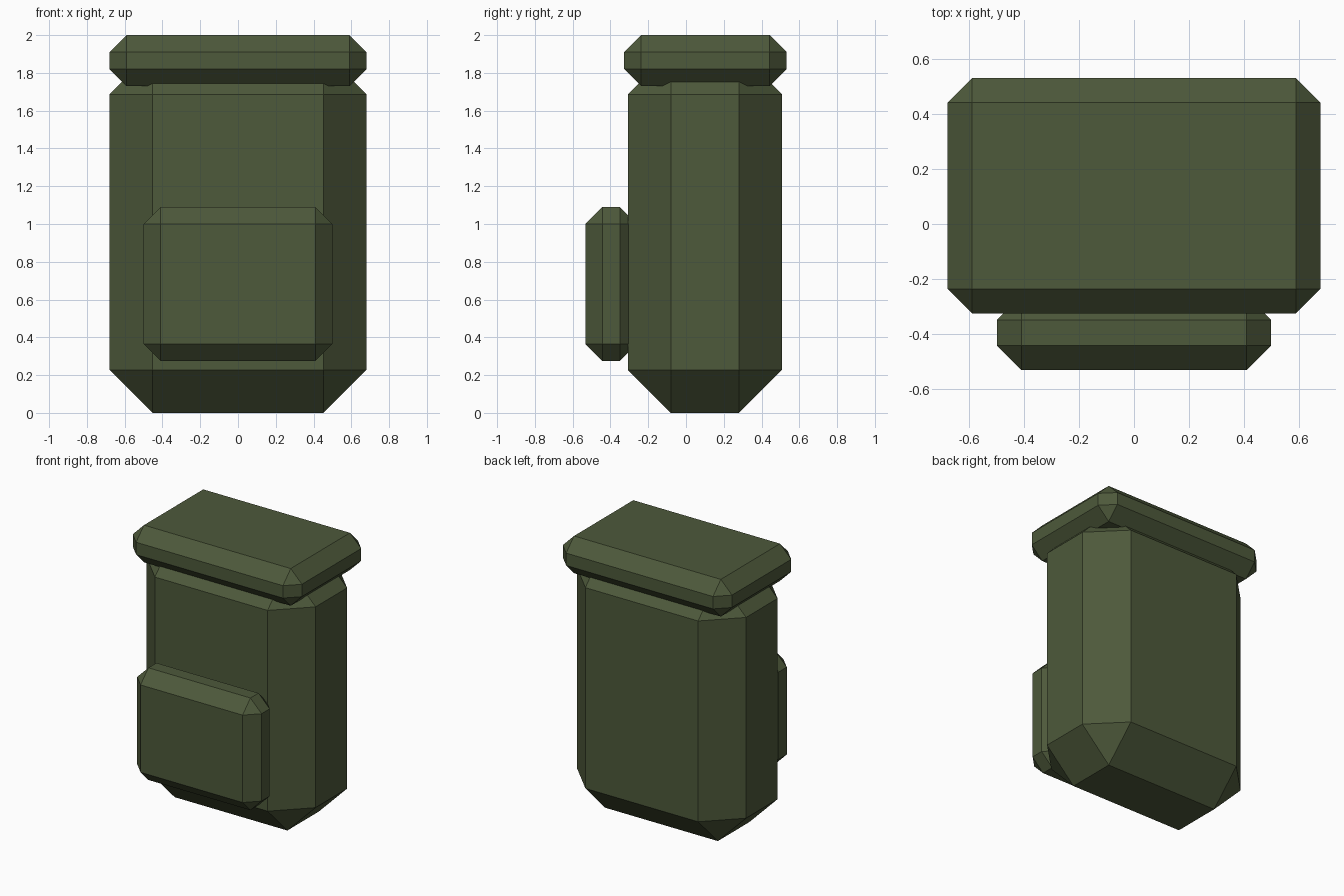
import bpy
import bmesh
from mathutils import Vector

cube = bpy.data.objects.get("Cube")
if cube:
    bpy.data.objects.remove(cube, do_unlink=True)

# Olive canvas
canvas = bpy.data.materials.new("olive_green_canvas")
canvas.use_nodes = True
colour = (0.075, 0.1, 0.043, 1)
canvas.diffuse_color = colour
shader = next(n for n in canvas.node_tree.nodes if n.type == "BSDF_PRINCIPLED")
shader.inputs["Base Color"].default_value = colour
shader.inputs["Roughness"].default_value = 0.9


def chamfered_box(name, low, high, chamfer):
    """Box between two corners with every edge cut flat."""
    low, high = Vector(low), Vector(high)
    centre, size = (low + high) / 2, high - low
    bm = bmesh.new()
    bmesh.ops.create_cube(bm, size=1)
    bmesh.ops.scale(bm, vec=size, verts=bm.verts)
    bmesh.ops.bevel(bm, geom=bm.edges[:], offset=chamfer, offset_type="OFFSET",
                    segments=1, affect="EDGES", profile=0.5)
    bmesh.ops.recalc_face_normals(bm, faces=bm.faces)
    mesh = bpy.data.meshes.new(name)
    bm.to_mesh(mesh)
    bm.free()
    mesh.materials.append(canvas)
    obj = bpy.data.objects.new(name, mesh)
    obj.location = centre
    bpy.context.collection.objects.link(obj)
    return obj


# Main bag, its top tucked inside the lid
chamfered_box("bag_body", (-0.68, -0.307, 0), (0.68, 0.508, 1.913), 0.227)
# Overhanging lid
chamfered_box("top_flap", (-0.68, -0.327, 1.73), (0.68, 0.533, 2), 0.09)
# Front pocket, sunk into the bag
chamfered_box("front_pocket", (-0.5, -0.533, 0.275), (0.5, -0.26, 1.09), 0.09)
